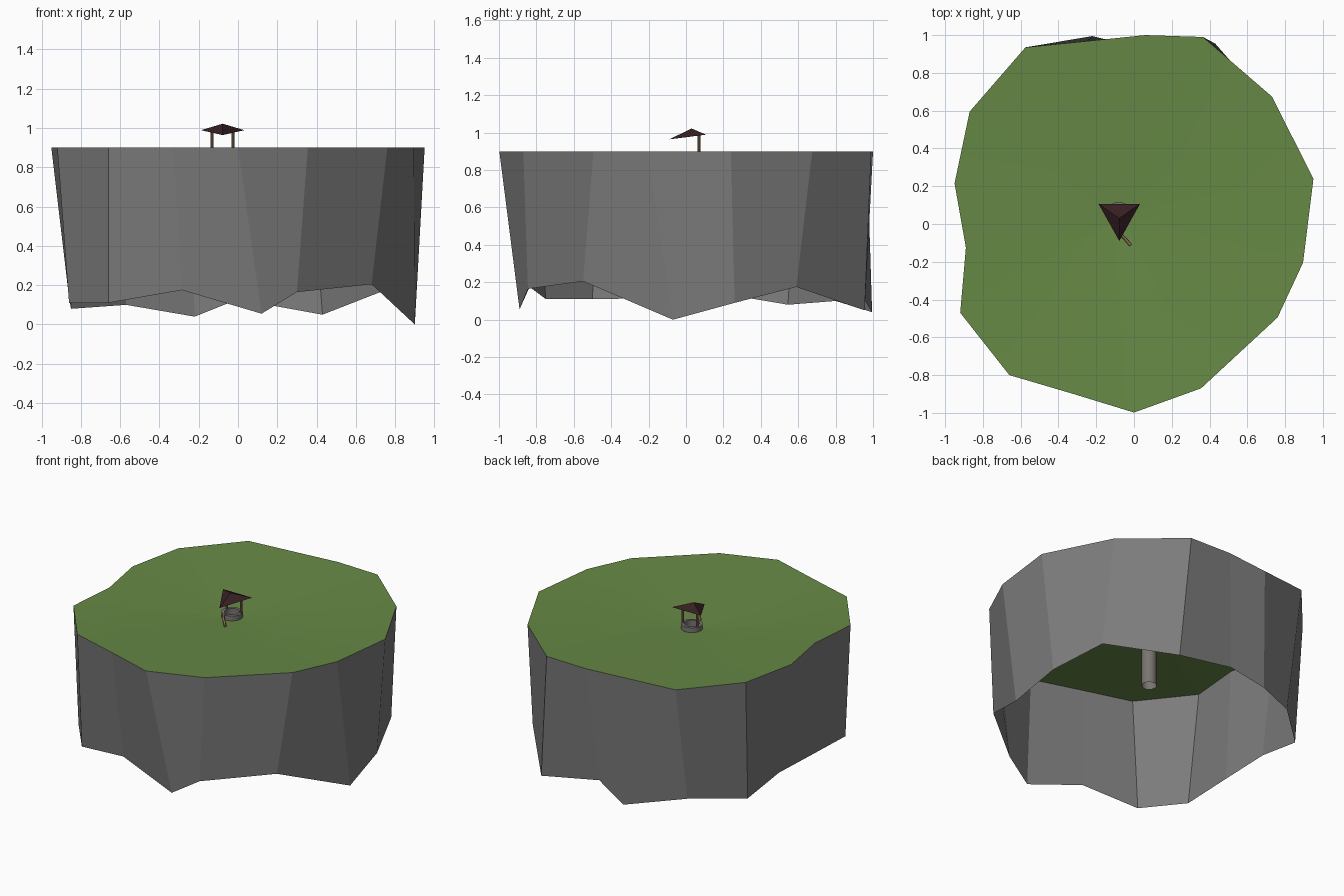
import bpy, math
from mathutils import Vector

if "Cube" in bpy.data.objects:
    bpy.data.objects.remove(bpy.data.objects["Cube"])

# rim (x, y) and ragged lower edge (x, y, z) of the rock, counter-clockwise
ROCK = [
    (0.00, -0.998, 0.12, -0.89, 0.055), (0.355, -0.87, 0.30, -0.845, 0.165),
    (0.76, -0.495, 0.68, -0.55, 0.205), (0.895, -0.205, 0.90, -0.07, 0.0),
    (0.95, 0.24, 0.873, 0.26, 0.09), (0.73, 0.675, 0.75, 0.59, 0.175),
    (0.365, 0.99, 0.43, 0.955, 0.05), (0.06, 1.0, 0.0, 0.94, 0.128),
    (-0.25, 0.968, -0.22, 0.995, 0.04), (-0.575, 0.935, -0.57, 0.80, 0.10),
    (-0.87, 0.595, -0.85, 0.545, 0.08), (-0.95, 0.215, -0.86, 0.22, 0.135),
    (-0.89, -0.125, -0.85, -0.12, 0.115), (-0.92, -0.47, -0.86, -0.50, 0.11),
    (-0.66, -0.80, -0.66, -0.75, 0.11), (-0.33, -0.897, -0.285, -0.836, 0.175),
]
N = len(ROCK)
RIM_Z, GROUND_Z = 0.90, 0.852
WELL = Vector((-0.08, 0.05, 0))


def material(name, rgb):
    m = bpy.data.materials.new(name)
    m.diffuse_color = (*rgb, 1)
    m.use_nodes = True
    m.node_tree.nodes["Principled BSDF"].inputs["Base Color"].default_value = m.diffuse_color
    return m


def mesh_object(name, verts, faces, mat=None, smooth=False):
    me = bpy.data.meshes.new(name)
    me.from_pydata([tuple(v) for v in verts], [], faces)
    me.update()
    ob = bpy.data.objects.new(name, me)
    bpy.context.collection.objects.link(ob)
    if mat:
        me.materials.append(mat)
    for p in me.polygons:
        p.use_smooth = smooth
    return ob


def lathe(name, profile, mat, sides=24):
    """Spin an open (radius, z) profile around the well axis."""
    verts = [(WELL.x + r * math.cos(2 * math.pi * i / sides),
              WELL.y + r * math.sin(2 * math.pi * i / sides), z)
             for r, z in profile for i in range(sides)]
    faces = [(k * sides + i, k * sides + (i + 1) % sides,
              (k + 1) * sides + (i + 1) % sides, (k + 1) * sides + i)
             for k in range(len(profile) - 1) for i in range(sides)]
    ob = mesh_object(name, verts, faces, mat)
    bpy.ops.object.select_all(action='DESELECT')
    ob.select_set(True)
    bpy.context.view_layer.objects.active = ob
    bpy.ops.object.shade_smooth_by_angle(angle=math.radians(35))
    return ob


rock = material("rock_dark_grey", (0.2, 0.2, 0.2))
stone = material("stone_grey", (0.19, 0.175, 0.165))
grass = material("grass_green", (0.135, 0.25, 0.06))
wood = material("wood_brown", (0.27, 0.16, 0.09))
tiles = material("roof_dark_red", (0.036, 0.014, 0.016))

# rock wall: open skirt of flat panels
rim = [Vector((r[0], r[1], RIM_Z)) for r in ROCK]
low = [Vector(r[2:]) for r in ROCK]
mesh_object("rock_wall", rim + low,
            [(N + i, N + (i + 1) % N, (i + 1) % N, i) for i in range(N)], rock)

# grass: shallow dish sinking towards the well
inner = []
for v in rim:
    d = v - WELL
    d.z = 0
    inner.append(WELL + d.normalized() * 0.055 + Vector((0, 0, GROUND_Z)))
mesh_object("grass_top", rim + inner,
            [(i, (i + 1) % N, N + (i + 1) % N, N + i) for i in range(N)],
            grass, smooth=True)

# well shaft and kerb
lathe("well_shaft", [(0.047, 0.42), (0.047, 0.87)], stone)
lathe("well_kerb", [(0.047, 0.85), (0.067, 0.85), (0.067, 0.886),
                    (0.047, 0.886), (0.047, 0.85)], stone)

# roof posts
for side, x in (("left", -0.133), ("right", -0.026)):
    bpy.ops.mesh.primitive_cylinder_add(vertices=8, radius=0.008, depth=0.14,
                                        location=(x, 0.07, 0.918))
    post = bpy.context.object
    post.name = side + "_post"
    post.data.materials.append(wood)

# three-sided roof tilted forward
mesh_object("well_roof",
            [(-0.188, 0.107, 0.989), (0.032, 0.107, 0.989),
             (-0.078, -0.09, 0.964), (-0.078, 0.03, 1.022)],
            [(0, 2, 1), (1, 3, 0), (2, 3, 1), (0, 3, 2)], tiles)
bpy.data.objects["well_roof"].data.flip_normals()

# rope hanging over the kerb onto the grass
cu = bpy.data.curves.new("rope", 'CURVE')
cu.dimensions = '3D'
cu.bevel_depth = 0.008
cu.bevel_resolution = 1
cu.use_fill_caps = True
sp = cu.splines.new('POLY')
path = [(-0.09, 0.0, 0.885), (-0.095, -0.025, 0.888),
        (-0.08, -0.045, 0.876), (-0.05, -0.075, 0.866), (-0.018, -0.113, 0.864)]
sp.points.add(len(path) - 1)
for p, c in zip(sp.points, path):
    p.co = (*c, 1)
rope = bpy.data.objects.new("rope", cu)
bpy.context.collection.objects.link(rope)
cu.materials.append(wood)
